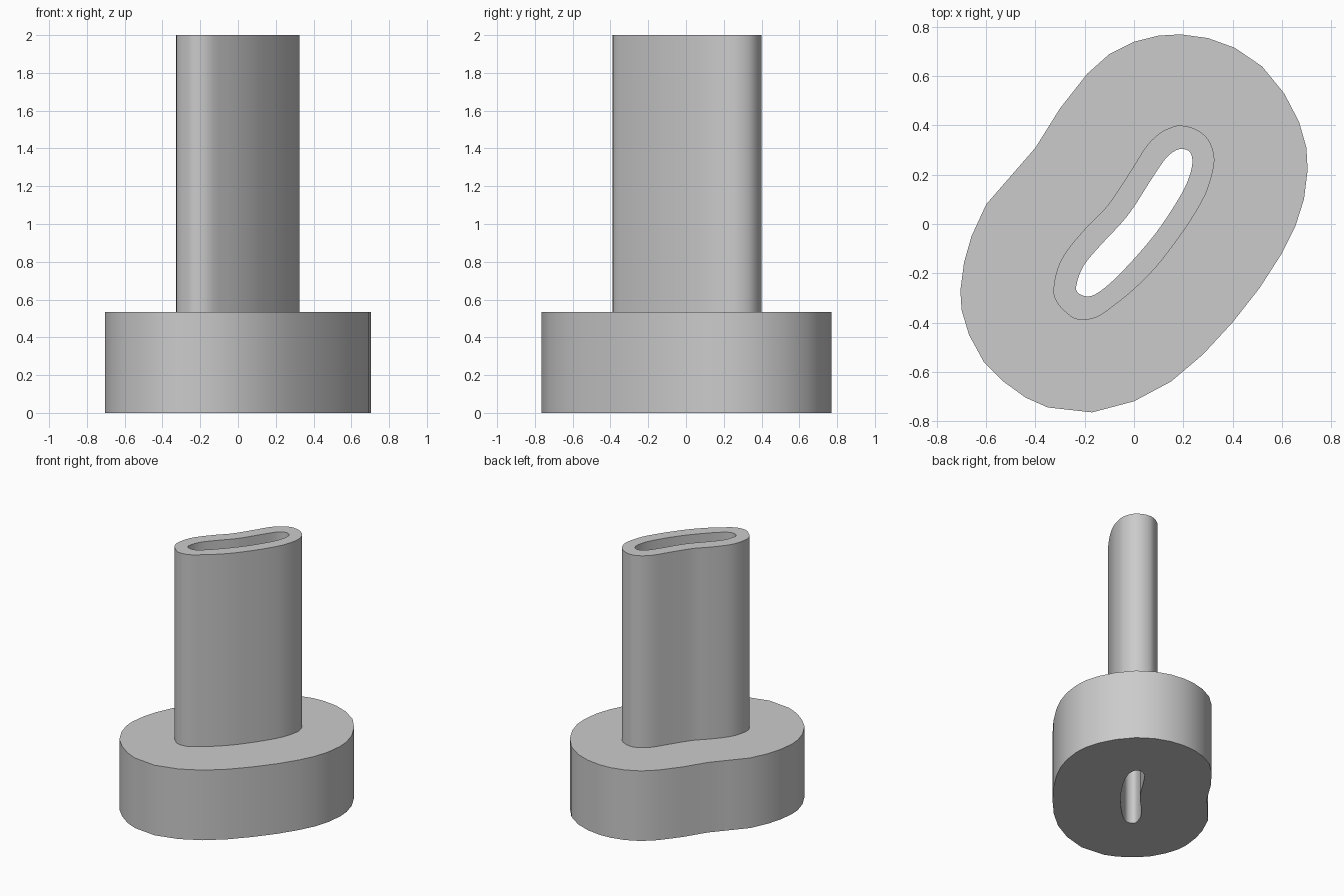
import bpy, bmesh, math
from mathutils import Vector

cube = bpy.data.objects.get("Cube")
if cube:
    bpy.data.objects.remove(cube, do_unlink=True)

grey = bpy.data.materials.new("plain_grey")
grey.use_nodes = True
colour = (0.6, 0.6, 0.6, 1)
grey.diffuse_color = colour
grey.node_tree.nodes["Principled BSDF"].inputs["Base Color"].default_value = colour

# Plan outlines, clockwise from the rear tip
FLANGE = [(.19, .77), (.3, .755), (.41, .715), (.52, .64), (.61, .53), (.67, .415),
          (.7, .31), (.705, .22), (.69, .1), (.655, -.01), (.6, -.12), (.51, -.26),
          (.4, -.4), (.28, -.53), (.15, -.64), (0, -.72), (-.17, -.765), (-.35, -.745),
          (-.44, -.705), (-.53, -.64), (-.61, -.56), (-.67, -.45), (-.7, -.35),
          (-.705, -.27), (-.69, -.155), (-.66, -.05), (-.6, .08), (-.5, .195),
          (-.4, .31), (-.3, .47), (-.19, .61), (-.1, .69), (0, .74), (.1, .765)]
STEM = [(.19, .4), (.25, .385), (.3, .345), (.325, .28), (.32, .215), (.29, .12),
        (.23, .015), (.16, -.085), (.085, -.18), (0, -.265), (-.08, -.33), (-.155, -.38),
        (-.23, -.387), (-.275, -.36), (-.315, -.315), (-.327, -.265), (-.31, -.18),
        (-.27, -.105), (-.19, -.01), (-.12, .06), (-.075, .12), (-.01, .22),
        (.05, .315), (.1, .365), (.145, .39)]
SLOT = [(.19, .305), (.225, .295), (.237, .26), (.23, .21), (.205, .145), (.155, .06),
        (.09, -.035), (.015, -.125), (-.06, -.205), (-.12, -.26), (-.175, -.293),
        (-.22, -.285), (-.235, -.255), (-.205, -.17), (-.13, -.08), (-.05, .005),
        (0, .07), (.06, .165), (.12, .255), (.155, .29)]


def refine(points, steps=3):
    """Closed Catmull-Rom curve through the points."""
    pts = [Vector(p) for p in points]
    n = len(pts)
    out = []
    for i in range(n):
        a, b, c, d = (pts[(i + k) % n] for k in (-1, 0, 1, 2))
        for s in range(steps):
            t = s / steps
            out.append(b + (c - a) * t / 2 + (a - b * 2.5 + c * 2 - d / 2) * t ** 2
                       + ((b - c) * 3 + d - a) * t ** 3 / 2)
    return out


def ring(bm, outline, z):
    verts = [bm.verts.new((x, y, z)) for x, y in outline]
    for i, v in enumerate(verts):
        bm.edges.new((verts[i - 1], v))
    return verts


def wall(bm, low, high, inward=False):
    for i in range(len(low)):
        quad = [low[i - 1], high[i - 1], high[i], low[i]]
        bm.faces.new(quad[::-1] if inward else quad)


def cap(bm, outer, inner, up):
    edges = [bm.edges.get((r[i - 1], r[i])) for r in (outer, inner) for i in range(len(r))]
    made = bmesh.ops.triangle_fill(bm, edges=edges, use_beauty=True, normal=(0, 0, up))
    for f in made["geom"]:
        if isinstance(f, bmesh.types.BMFace):
            f.normal_update()
            if f.normal.z * up < 0:
                f.normal_flip()


def finish(bm, name):
    mesh = bpy.data.meshes.new(name)
    bm.to_mesh(mesh)
    bm.free()
    mesh.materials.append(grey)
    obj = bpy.data.objects.new(name, mesh)
    bpy.context.collection.objects.link(obj)
    bpy.ops.object.select_all(action="DESELECT")
    obj.select_set(True)
    bpy.context.view_layer.objects.active = obj
    bpy.ops.object.shade_smooth_by_angle(angle=math.radians(35))


stem_line, slot_line = refine(STEM), refine(SLOT)
base_top, stem_top = 0.535, 2

# Wide base with the slot running through it
bm = bmesh.new()
low, high = ring(bm, FLANGE, 0), ring(bm, FLANGE, base_top)
slot_low, slot_high = ring(bm, slot_line, 0), ring(bm, slot_line, base_top)
seat = ring(bm, stem_line, base_top)
wall(bm, low, high)
wall(bm, slot_low, slot_high, inward=True)
cap(bm, low, slot_low, -1)
cap(bm, high, seat, 1)
finish(bm, "base")

# Hollow stem rising from the base
bm = bmesh.new()
low, high = ring(bm, stem_line, base_top), ring(bm, stem_line, stem_top)
slot_low, slot_high = ring(bm, slot_line, base_top), ring(bm, slot_line, stem_top)
wall(bm, low, high)
wall(bm, slot_low, slot_high, inward=True)
cap(bm, high, slot_high, 1)
finish(bm, "stem")
